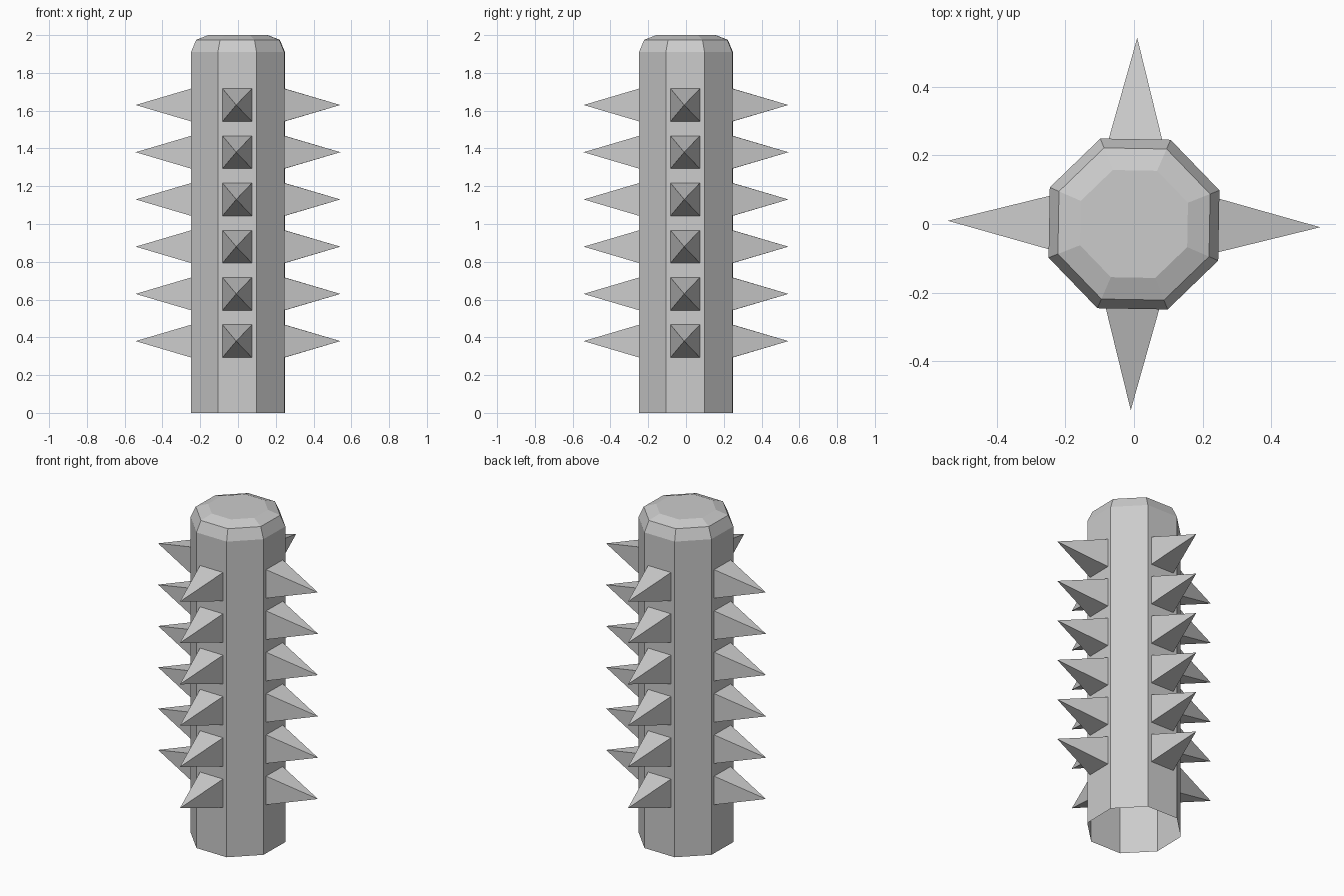
import bpy, bmesh
from math import radians, sin, cos, pi
from mathutils import Matrix

if "Cube" in bpy.data.objects:
    bpy.data.objects.remove(bpy.data.objects["Cube"])

TURN = radians(-1.0)   # whole model sits turned very slightly


def make_object(name, bm):
    bmesh.ops.recalc_face_normals(bm, faces=bm.faces[:])
    mesh = bpy.data.meshes.new(name)
    bm.to_mesh(mesh)
    bm.free()
    obj = bpy.data.objects.new(name, mesh)
    bpy.context.collection.objects.link(obj)
    return obj


# Octagonal post: stacked rings, open underneath, double-bevelled top
bm = bmesh.new()
rings = []
for apothem, z in [(0.247, 0), (0.247, 1.91), (0.22, 1.975), (0.156, 2.0)]:
    r = apothem / cos(pi / 8)
    angles = [TURN + pi / 8 + i * pi / 4 for i in range(8)]
    rings.append([bm.verts.new((r * cos(a), r * sin(a), z)) for a in angles])
for low, high in zip(rings, rings[1:]):
    for i in range(8):
        j = (i + 1) % 8
        bm.faces.new((low[i], low[j], high[j], high[i]))
bm.faces.new(rings[-1])
make_object("post", bm)

# Pyramid spikes: six rows on each of four sides
for side, name in enumerate(["right", "back", "left", "front"]):
    bm = bmesh.new()
    for row in range(6):
        z = 0.38 + 0.25 * row
        base = [bm.verts.new((0.246, y, z + dz)) for y, dz in
                [(-0.078, -0.087), (0.078, -0.087), (0.078, 0.087), (-0.078, 0.087)]]
        tip = bm.verts.new((0.542, 0, z))
        for i in range(4):
            bm.faces.new((base[i], base[(i + 1) % 4], tip))
        bm.faces.new(base[::-1])
    bm.transform(Matrix.Rotation(TURN + side * pi / 2, 4, 'Z'))
    make_object(name + "_spikes", bm)
